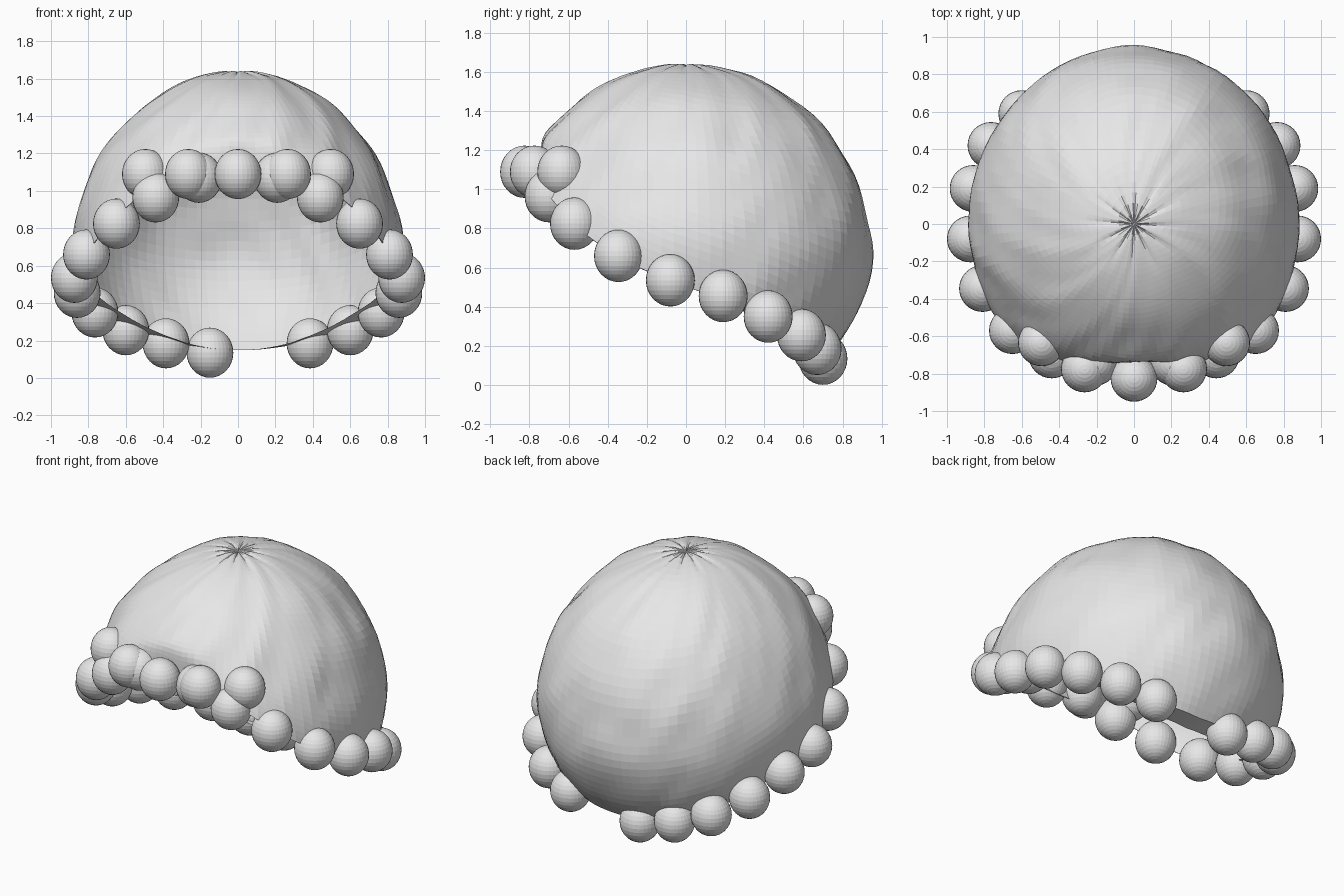
import bpy, bmesh, math
from mathutils import Vector, noise

if "Cube" in bpy.data.objects:
    bpy.data.objects.remove(bpy.data.objects["Cube"], do_unlink=True)

# One pale grey for everything
grey = bpy.data.materials.new("pale_grey")
grey.use_nodes = True
grey.diffuse_color = (0.8, 0.8, 0.8, 1)
grey.node_tree.nodes["Principled BSDF"].inputs["Base Color"].default_value = (0.8, 0.8, 0.8, 1)


def add_object(name, bm):
    mesh = bpy.data.meshes.new(name)
    bm.to_mesh(mesh)
    bm.free()
    mesh.materials.append(grey)
    obj = bpy.data.objects.new(name, mesh)
    bpy.context.collection.objects.link(obj)
    return obj


# Height of the slanting rim along y
RIM = [(-0.73, 1.0), (-0.57, 0.81), (-0.35, 0.65), (-0.08, 0.53),
       (0.19, 0.44), (0.42, 0.34), (0.59, 0.24), (0.72, 0.15)]


def rim_height(y):
    if y <= RIM[0][0]:
        return RIM[0][1]
    for (y0, z0), (y1, z1) in zip(RIM, RIM[1:]):
        if y <= y1:
            return z0 + (z1 - z0) * (y - y0) / (y1 - y0)
    return RIM[-1][1]


def shell_point(azimuth, phi):
    """Egg-shaped dome with a flattened front, phi measured from the crown."""
    power = 2 / 1.93 if phi < math.pi / 2 else 1
    r = math.sin(phi) ** power
    c = math.cos(phi)
    z = 0.68 + (0.965 * c ** power if c > 0 else 0.82 * c)
    x, y = 0.88 * r * math.cos(azimuth), 0.95 * r * math.sin(azimuth)
    gap = y + 0.74
    y = -0.74 + (gap + math.sqrt(gap * gap + 0.0008)) / 2
    return Vector((x, y, z))


def rim_angle(azimuth):
    low, high = 0.3, 2.6
    for _ in range(24):
        mid = (low + high) / 2
        p = shell_point(azimuth, mid)
        if p.z > rim_height(p.y):
            low = mid
        else:
            high = mid
    return low


def wrinkled(p, azimuth, phi):
    """Soft cloth dents twisting round the dome, plus gathers at the crown."""
    twist = azimuth + phi * 0.5
    dent = noise.noise(p * 3.5) * 0.012
    dent += noise.noise(Vector((math.cos(twist) * 5, math.sin(twist) * 5, p.z * 3))) * 0.012
    p = p * (1 + dent * min(1, phi))
    fade = max(0, 1 - phi / 0.35)
    p.z -= 0.014 * fade * abs(math.cos(azimuth * 6 + 0.3)) ** 8 + 0.012 * max(0, 1 - phi / 0.1)
    return p


# Cloth cap: open dome, single sheet, with a hem turned in at the back
COLUMNS, ROWS = 96, 36
bm = bmesh.new()
crown = bm.verts.new((0, 0, 1.63))
columns = []
for i in range(COLUMNS):
    azimuth = math.tau * i / COLUMNS
    end = rim_angle(azimuth)
    column = []
    for j in range(1, ROWS + 1):
        phi = end * j / ROWS
        p = wrinkled(shell_point(azimuth, phi), azimuth, phi)
        column.append(bm.verts.new(p))
    tuck = 0.14 * max(0, min(1, 0.3 + p.y))
    inward = Vector((-p.x, -p.y, 0)).normalized()
    column.append(bm.verts.new(p + inward * (tuck + 0.005)))
    columns.append(column)
for a, b in zip(columns, columns[1:] + columns[:1]):
    bm.faces.new((crown, a[0], b[0]))
    for j in range(ROWS):
        bm.faces.new((a[j], a[j + 1], b[j + 1], b[j]))
add_object("cloth_cap", bm)


# Beads along the rim
def add_bead(name, centre):
    bm = bmesh.new()
    bmesh.ops.create_uvsphere(bm, u_segments=32, v_segments=16, radius=0.125)
    bmesh.ops.scale(bm, vec=(1, 1, 1.07), verts=bm.verts)
    add_object(name, bm).location = centre


PAIRED = [(0.265, -0.775, 1.09), (0.495, -0.635, 1.09), (0.21, -0.74, 1.07),
          (0.44, -0.7, 0.965), (0.65, -0.57, 0.825), (0.81, -0.345, 0.66),
          (0.875, -0.08, 0.535), (0.86, 0.19, 0.455), (0.765, 0.42, 0.35),
          (0.6, 0.59, 0.255), (0.385, 0.67, 0.185)]
for n, (x, y, z) in enumerate(PAIRED, 1):
    add_bead(f"left_bead_{n}", (x, y, z))
    add_bead(f"right_bead_{n}", (-x, y, z))
add_bead("front_bead", (0, -0.825, 1.09))
add_bead("back_bead", (-0.15, 0.7, 0.135))
